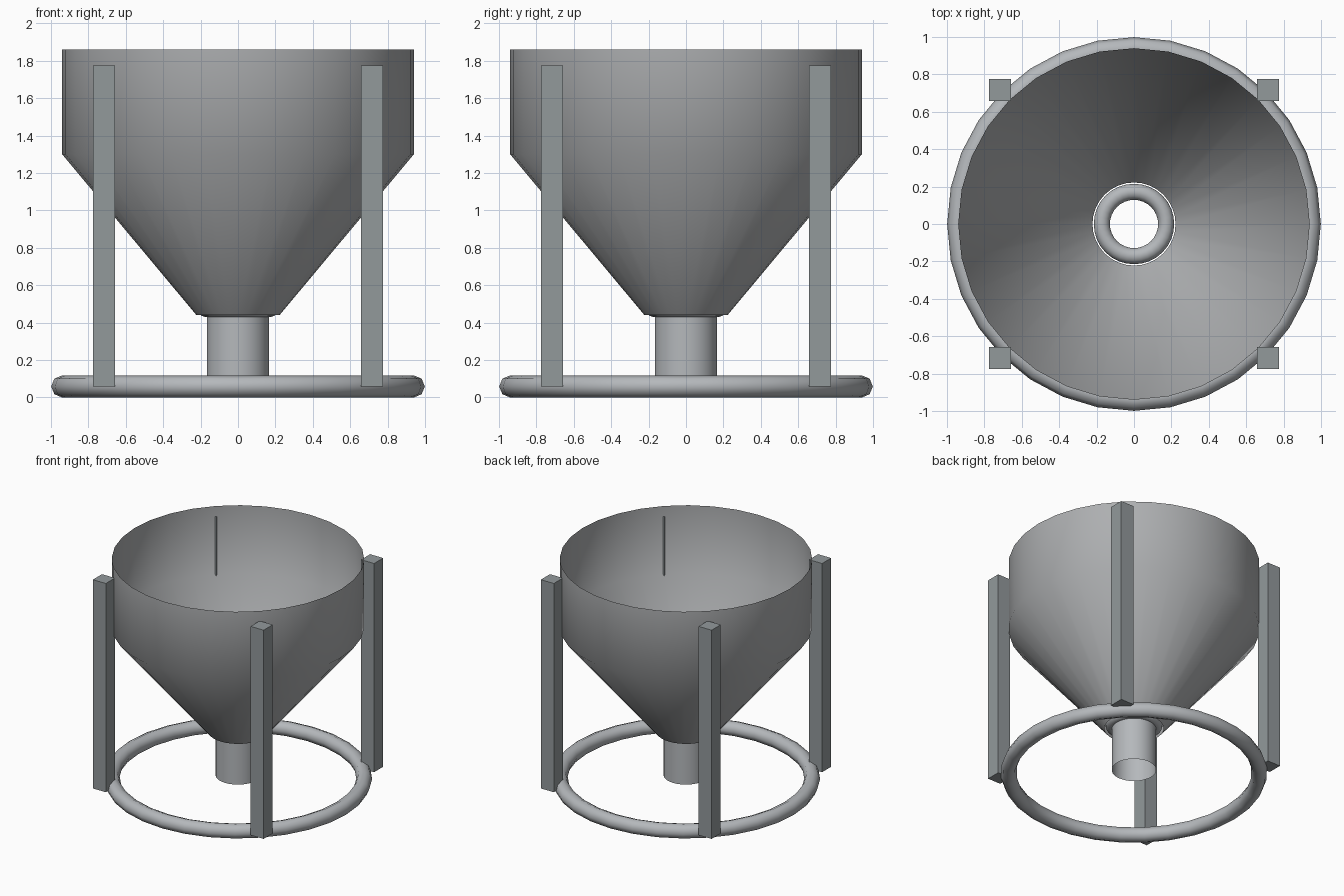
import bpy, bmesh
from math import sin, cos, pi, radians

cube = bpy.data.objects.get("Cube")
if cube:
    bpy.data.objects.remove(cube, do_unlink=True)


def material(name, rgb):
    m = bpy.data.materials.new(name)
    m.use_nodes = True
    m.diffuse_color = (*rgb, 1)
    m.node_tree.nodes["Principled BSDF"].inputs["Base Color"].default_value = (*rgb, 1)
    return m


sheet_grey = material("sheet metal grey", (0.42, 0.43, 0.44))
steel = material("light steel", (0.46, 0.48, 0.50))
frame_grey = material("frame grey", (0.29, 0.32, 0.33))
SEGMENTS = 32


def finish(obj, mat, angle=None):
    obj.data.materials.append(mat)
    if angle:
        bpy.ops.object.select_all(action='DESELECT')
        obj.select_set(True)
        bpy.context.view_layer.objects.active = obj
        bpy.ops.object.shade_smooth_by_angle(angle=radians(angle))


def lathe(name, profile, mat):
    """Open thin shell: revolve (radius, z) points listed bottom to top."""
    bm = bmesh.new()
    rings = [[bm.verts.new((r * cos(2 * pi * i / SEGMENTS), r * sin(2 * pi * i / SEGMENTS), z))
              for i in range(SEGMENTS)] for r, z in profile]
    for low, high in zip(rings, rings[1:]):
        for i in range(SEGMENTS):
            j = (i + 1) % SEGMENTS
            bm.faces.new((low[i], low[j], high[j], high[i]))
    mesh = bpy.data.meshes.new(name)
    bm.to_mesh(mesh)
    bm.free()
    obj = bpy.data.objects.new(name, mesh)
    bpy.context.collection.objects.link(obj)
    finish(obj, mat, 60)


def ring(name, major, minor, z, sides, mat):
    bpy.ops.mesh.primitive_torus_add(major_radius=major, minor_radius=minor, location=(0, 0, z),
                                     major_segments=SEGMENTS, minor_segments=sides)
    obj = bpy.context.object
    obj.name = name
    finish(obj, mat, 60)


# Hopper: straight wall above a funnel, open at both ends
lathe("hopper", [(0.222, 0.44), (0.94, 1.30), (0.94, 1.86)], sheet_grey)

# Outlet pipe and the collar at the funnel mouth
lathe("outlet_pipe", [(0.167, 0.08), (0.167, 0.475)], steel)
ring("outlet_collar", 0.172, 0.043, 0.473, 12, steel)

# Base ring
ring("base_ring", 0.94, 0.059, 0.059, 8, steel)

# Four square legs
LEG, BOTTOM, TOP = 0.118, 0.06, 1.775
for side, x in (("left", 1), ("right", -1)):
    for end, y in (("front", -1), ("back", 1)):
        bpy.ops.mesh.primitive_cube_add(size=1, location=(x * 0.717, y * 0.717, (BOTTOM + TOP) / 2))
        leg = bpy.context.object
        leg.name = f"{end}_{side}_leg"
        leg.scale = (LEG, LEG, TOP - BOTTOM)
        finish(leg, frame_grey)
